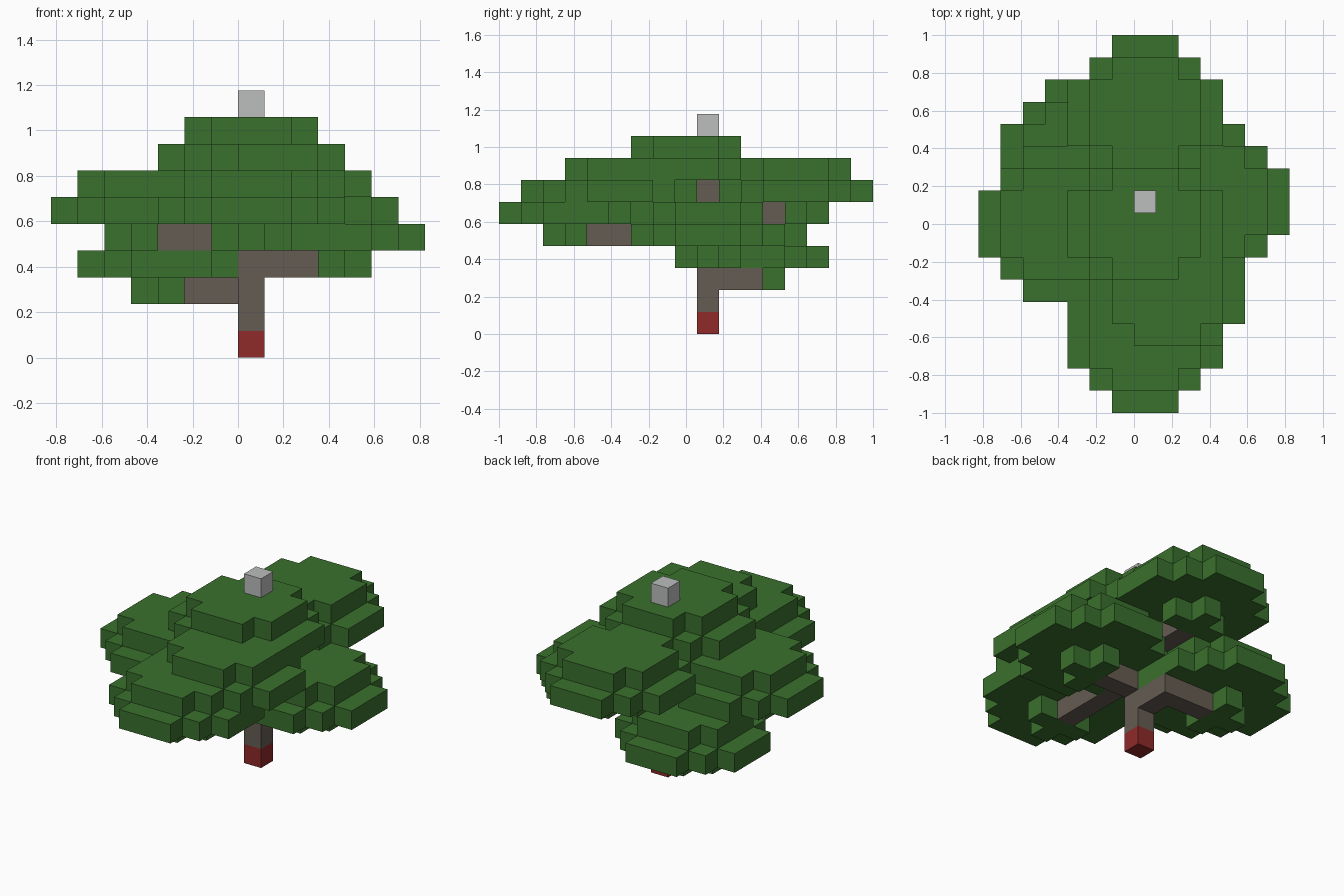
import bpy, bmesh
from mathutils import Vector

if "Cube" in bpy.data.objects:
    bpy.data.objects.remove(bpy.data.objects["Cube"], do_unlink=True)

CELL = 2 / 17                      # block size
ORIGIN = Vector((7, 8.5, 0))       # grid corner that sits at x = y = 0
TX, TY = 7, 9                      # trunk column


def material(name, rgb):
    lin = [((c / 255 + 0.055) / 1.055) ** 2.4 for c in rgb] + [1]
    m = bpy.data.materials.new(name)
    m.diffuse_color = lin
    m.use_nodes = True
    bsdf = m.node_tree.nodes["Principled BSDF"]
    bsdf.inputs["Base Color"].default_value = lin
    bsdf.inputs["Roughness"].default_value = 0.9
    return m


def disc(cx, cy, k, r):
    """Blocky round layer of cells, r blocks in radius."""
    span = range(-r, r + 1)
    return {(cx + i, cy + j, k) for i in span for j in span
            if (abs(i) + 0.5) ** 2 + (abs(j) + 0.5) ** 2 <= r * r}


def steps(a, b):
    return range(min(a, b), max(a, b) + 1)


def branch(cx, cy, k):
    """Limb from the trunk along y, then along x, up to a clump centre."""
    return ({(TX, j, k) for j in steps(TY, cy)}
            | {(i, cy, k) for i in steps(TX, cx)}) - {(cx, cy, k)}


def build(name, cells, solid, mat):
    """Mesh of the cell faces that no other block covers."""
    bm = bmesh.new()
    for cell in cells:
        centre = Vector(cell) + Vector((0.5, 0.5, 0.5))
        for axis in range(3):
            for sign in (-1, 1):
                n = Vector((0, 0, 0))
                n[axis] = sign
                if tuple(int(a + b) for a, b in zip(cell, n)) in solid:
                    continue
                u = Vector((0, 0, 0))
                u[(axis + 1) % 3] = 0.5
                v = n.cross(u)
                mid = centre + n / 2
                corners = (mid - u - v, mid + u - v, mid + u + v, mid - u + v)
                bm.faces.new([bm.verts.new((p - ORIGIN) * CELL) for p in corners])
    bmesh.ops.remove_doubles(bm, verts=bm.verts, dist=0.001)
    mesh = bpy.data.meshes.new(name)
    bm.to_mesh(mesh)
    bm.free()
    mesh.materials.append(mat)
    obj = bpy.data.objects.new(name, mesh)
    bpy.context.collection.objects.link(obj)


# Leaf clumps: centre column and bottom layer
clumps = [(4, 11, 2), (10, 9, 3), (7, 3, 4), (3, 8, 4),
          (8, 5, 5), (7, 13, 5), (7, 8, 6)]

# Base block, trunk, branches and top block
base = {(TX, TY, 0)}
cap = {(TX, TY, 9)}
trunk = {(TX, TY, k) for k in range(1, 7)}
branches = set().union(*(branch(*c) for c in clumps)) - trunk

# Each clump: small foot, wide middle, narrower top
leaves = set()
for cx, cy, k in clumps:
    for layer, radius in enumerate((2, 4, 3)):
        leaves |= disc(cx, cy, k + layer, radius)
leaves -= trunk | branches

solid = base | cap | trunk | branches | leaves
bark = material("bark brown", (101, 92, 82))
build("trunk_base", base, solid, material("dark red", (143, 41, 41)))
build("trunk", trunk, solid, bark)
build("branches", branches, solid, bark)
build("leaf_canopy", leaves, solid, material("leaf green", (58, 112, 45)))
build("top_block", cap, solid, material("light grey", (188, 190, 189)))
